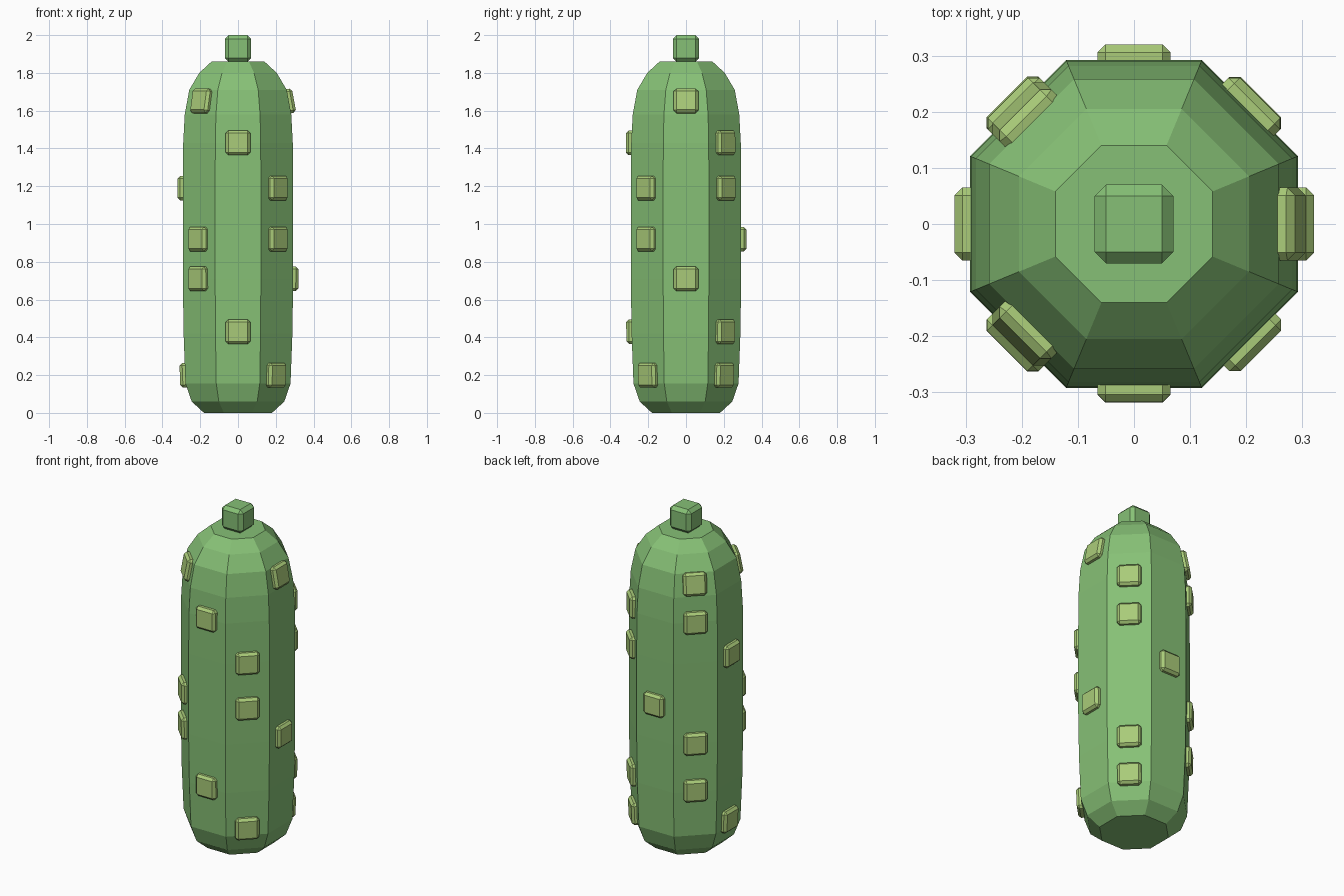
import bpy, bmesh, math
from mathutils import Matrix

if "Cube" in bpy.data.objects:
    bpy.data.objects.remove(bpy.data.objects["Cube"])

# (flat-to-centre radius, height) of the eight-sided body
PROFILE = [(0.18, 0.0), (0.245, 0.06), (0.278, 0.155), (0.288, 0.42), (0.292, 0.71),
           (0.292, 1.19), (0.29, 1.43), (0.282, 1.58), (0.258, 1.71), (0.205, 1.80), (0.14, 1.86)]


def material(name, color):
    mat = bpy.data.materials.new(name)
    mat.diffuse_color = (*color, 1)
    mat.use_nodes = True
    mat.node_tree.nodes["Principled BSDF"].inputs["Base Color"].default_value = mat.diffuse_color
    return mat


body_green = material("body_green", (0.24, 0.53, 0.18))
bump_green = material("bump_green", (0.40, 0.60, 0.19))


def make_object(name, bm, mat):
    bmesh.ops.recalc_face_normals(bm, faces=bm.faces)
    mesh = bpy.data.meshes.new(name)
    bm.to_mesh(mesh)
    bm.free()
    mesh.materials.append(mat)
    obj = bpy.data.objects.new(name, mesh)
    bpy.context.collection.objects.link(obj)
    return obj


def bevelled_box(name, size, bevel, matrix, mat):
    bm = bmesh.new()
    bmesh.ops.create_cube(bm, size=1)
    bmesh.ops.scale(bm, vec=size, verts=bm.verts)
    bmesh.ops.bevel(bm, geom=bm.edges[:], offset=bevel, segments=1, affect='EDGES')
    obj = make_object(name, bm, mat)
    obj.matrix_world = matrix
    return obj


def surface(z):
    """Body radius and lean angle at a height."""
    for (r0, z0), (r1, z1) in zip(PROFILE, PROFILE[1:]):
        if z0 <= z <= z1:
            t = (z - z0) / (z1 - z0)
            return r0 + t * (r1 - r0), math.atan2(r1 - r0, z1 - z0)


# Body: stacked octagon rings with flats facing the axes
bm = bmesh.new()
rings = []
for apothem, z in PROFILE:
    r = apothem / math.cos(math.pi / 8)
    angles = [math.pi / 8 + i * math.pi / 4 for i in range(8)]
    rings.append([bm.verts.new((r * math.cos(a), r * math.sin(a), z)) for a in angles])
for low, high in zip(rings, rings[1:]):
    for i in range(8):
        j = (i + 1) % 8
        bm.faces.new((low[i], low[j], high[j], high[i]))
bm.faces.new(rings[0])
bm.faces.new(rings[-1])
make_object("body", bm, body_green)

# Stem
bevelled_box("stem", (0.14, 0.14, 0.14), 0.02, Matrix.Translation((0, 0, 1.93)), body_green)

# Bumps: heights on each side, keyed by direction in degrees from +x
BUMPS = {0: (1.65, 0.71), 45: (1.43, 1.19, 0.43, 0.20), 90: (0.92,),
         135: (1.65, 1.43, 0.71, 0.43), 180: (1.19, 0.20), 225: (1.65, 0.92, 0.71),
         270: (1.43, 0.43), 315: (1.19, 0.92, 0.20)}
for degrees, heights in BUMPS.items():
    for z in heights:
        r, lean = surface(z)
        matrix = (Matrix.Rotation(math.radians(degrees), 4, 'Z')
                  @ Matrix.Translation((r, 0, z)) @ Matrix.Rotation(lean, 4, 'Y'))
        bevelled_box("bump", (0.056, 0.13, 0.13), 0.014, matrix, bump_green)
